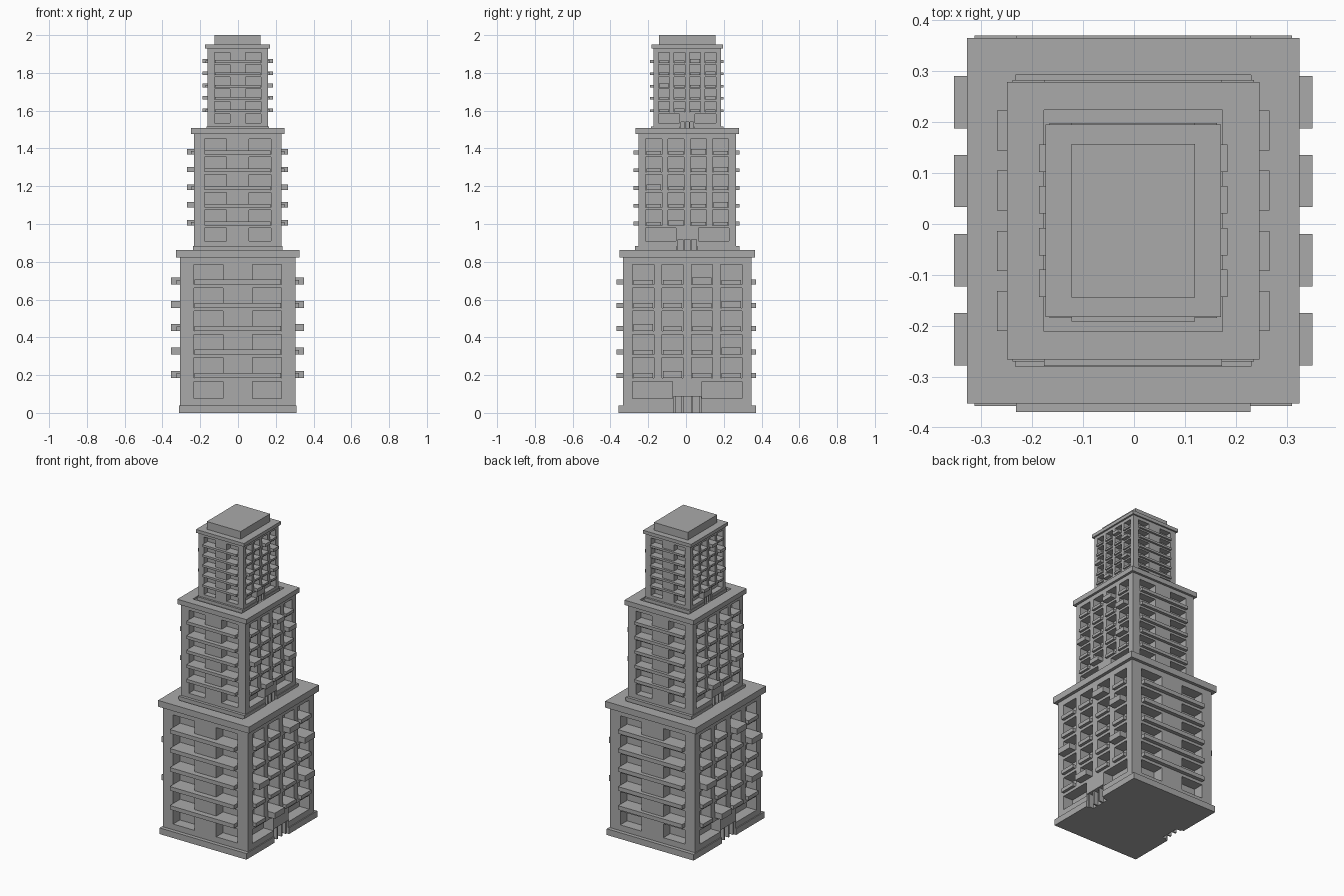
import bpy
import bmesh
from mathutils import Matrix, Vector

if "Cube" in bpy.data.objects:
    bpy.data.objects.remove(bpy.data.objects["Cube"], do_unlink=True)

concrete = bpy.data.materials.new("light_grey_concrete")
concrete.use_nodes = True
concrete.diffuse_color = (0.4, 0.4, 0.4, 1)
concrete.node_tree.nodes["Principled BSDF"].inputs["Base Color"].default_value = (0.4, 0.4, 0.4, 1)

CENTRE = Vector((-0.0015, 0.0065, 0))
HX, HY = 0.306, 0.339            # half size of the walls
WALL_TOP, ROOF = 0.822, 0.863
DEPTH = 0.07                     # window recess
ROWS = [0.68 - 0.1235 * i for i in range(5)]
COLUMNS = [-0.233, -0.078, 0.078, 0.233]
BIG_BALCONY = [2, 3, 0, 3, 1]    # column of the deep balcony in each row
HALF_TURN = Matrix.Rotation(3.14159265, 4, "Z")


def add_box(bm, x, y, z):
    """Box between the given (low, high) ranges."""
    size = Vector((x[1] - x[0], y[1] - y[0], z[1] - z[0]))
    mid = Vector((x[0] + x[1], y[0] + y[1], z[0] + z[1])) / 2
    bmesh.ops.create_cube(bm, size=1, matrix=Matrix.Translation(mid) @ Matrix.Diagonal(size.to_4d()))


def add_pair(bm, x, y, z):
    """Box and its copy turned half way round the tower."""
    add_box(bm, x, y, z)
    add_box(bm, (-x[1], -x[0]), (-y[1], -y[0]), z)


def make_object(name, bm, scale, base):
    bmesh.ops.recalc_face_normals(bm, faces=bm.faces)
    mesh = bpy.data.meshes.new(name)
    bm.to_mesh(mesh)
    bm.free()
    mesh.materials.append(concrete)
    mesh.transform(Matrix.Translation(CENTRE + Vector((0, 0, base))) @ Matrix.Scale(scale, 4))
    obj = bpy.data.objects.new(name, mesh)
    bpy.context.collection.objects.link(obj)
    return obj


def cut(obj, cutter):
    mod = obj.modifiers.new("openings", "BOOLEAN")
    mod.operation = "DIFFERENCE"
    mod.solver = "EXACT"
    mod.object = cutter
    bpy.context.view_layer.objects.active = obj
    bpy.ops.object.modifier_apply(modifier=mod.name)


def build_tier(level, scale, base, roof_step):
    def name(part):
        return f"{level}_{part}"

    # Walls and plinth
    bm = bmesh.new()
    add_box(bm, (-HX, HX), (-HY, HY), (0, WALL_TOP))
    walls = make_object(name("walls"), bm, scale, base)
    bm = bmesh.new()
    add_box(bm, (-0.312, 0.312), (-0.3635, 0.3635), (0, 0.04))
    plinth = make_object(name("plinth"), bm, scale, base)

    # Window and door openings
    bm = bmesh.new()
    side_in, front_in = HX - DEPTH, HY - DEPTH
    for z in ROWS:
        for y in COLUMNS:
            add_pair(bm, (side_in, 0.4), (y - 0.056, y + 0.056), (z, z + 0.106))
    for z, top in [(z, z + 0.106) for z in ROWS] + [(0.077, 0.167)]:
        # Front windows stop short of the side ones at the corners
        for x in [(-0.232, -0.078), (0.078, 0.232)]:
            add_pair(bm, x, (-0.45, -front_in), (z, top))
    for y in [(-0.29, -0.078), (0.078, 0.29)]:
        add_pair(bm, (side_in, 0.4), y, (0.077, 0.167))
    add_pair(bm, (side_in, 0.4), (-0.073, 0.073), (-0.1, 0.087))
    cutter = make_object(name("opening_cutter"), bm, scale, base)
    cutter.hide_render = True
    cut(walls, cutter)
    cut(plinth, cutter)
    bpy.data.objects.remove(cutter, do_unlink=True)

    # Door leaves and posts
    bm = bmesh.new()
    add_pair(bm, (side_in - 0.01, HX - 0.04), (-0.073, 0.073), (0, 0.087))
    for y in (-0.068, -0.024, 0.024, 0.068):
        add_pair(bm, (side_in, HX - 0.01), (y - 0.005, y + 0.005), (0, 0.087))
    make_object(name("doors"), bm, scale, base)

    # Long balconies on the front and back
    bm = bmesh.new()
    for z in ROWS:
        add_box(bm, (-0.23, 0.23), (-0.3755, -front_in), (z, z + 0.026))
        add_box(bm, (-0.23, 0.23), (front_in, 0.3635), (z, z + 0.026))
    make_object(name("long_balconies"), bm, scale, base)

    # Window ledges and deep balconies on the sides
    ledges, deep = bmesh.new(), bmesh.new()
    for z, big in zip(ROWS, BIG_BALCONY):
        for i, y in enumerate(COLUMNS):
            span = (y - 0.0515, y + 0.0515)
            if i == big:
                add_pair(deep, (side_in, 0.352), span, (z, z + 0.037))
            else:
                add_pair(ledges, (side_in, 0.325), span, (z, z + 0.024))
    make_object(name("window_ledges"), ledges, scale, base)
    make_object(name("deep_balconies"), deep, scale, base)

    # Cornice, with the middle of the roof raised or sunk
    bm = bmesh.new()
    add_box(bm, (-0.3265, 0.3265), (-0.359, 0.359), (WALL_TOP, ROOF))
    bm.normal_update()
    top = max(bm.faces, key=lambda f: f.calc_center_median().z)
    bmesh.ops.inset_individual(bm, faces=[top], thickness=0.05)
    for v in top.verts:
        v.co.x = 0.231 if v.co.x > 0 else -0.231
        v.co.y = 0.286 if v.co.y > 0 else -0.286
    raised = bmesh.ops.extrude_discrete_faces(bm, faces=[top])["faces"][0]
    for v in raised.verts:
        v.co.z += roof_step / scale
    make_object(name("cornice"), bm, scale, base)


# Three stacked tiers, each a smaller copy of the one below
build_tier("lower", 1.0, 0.0, -0.011)
build_tier("middle", 0.76, 0.852, -0.013)
build_tier("upper", 0.527, 1.495, 0.05)
